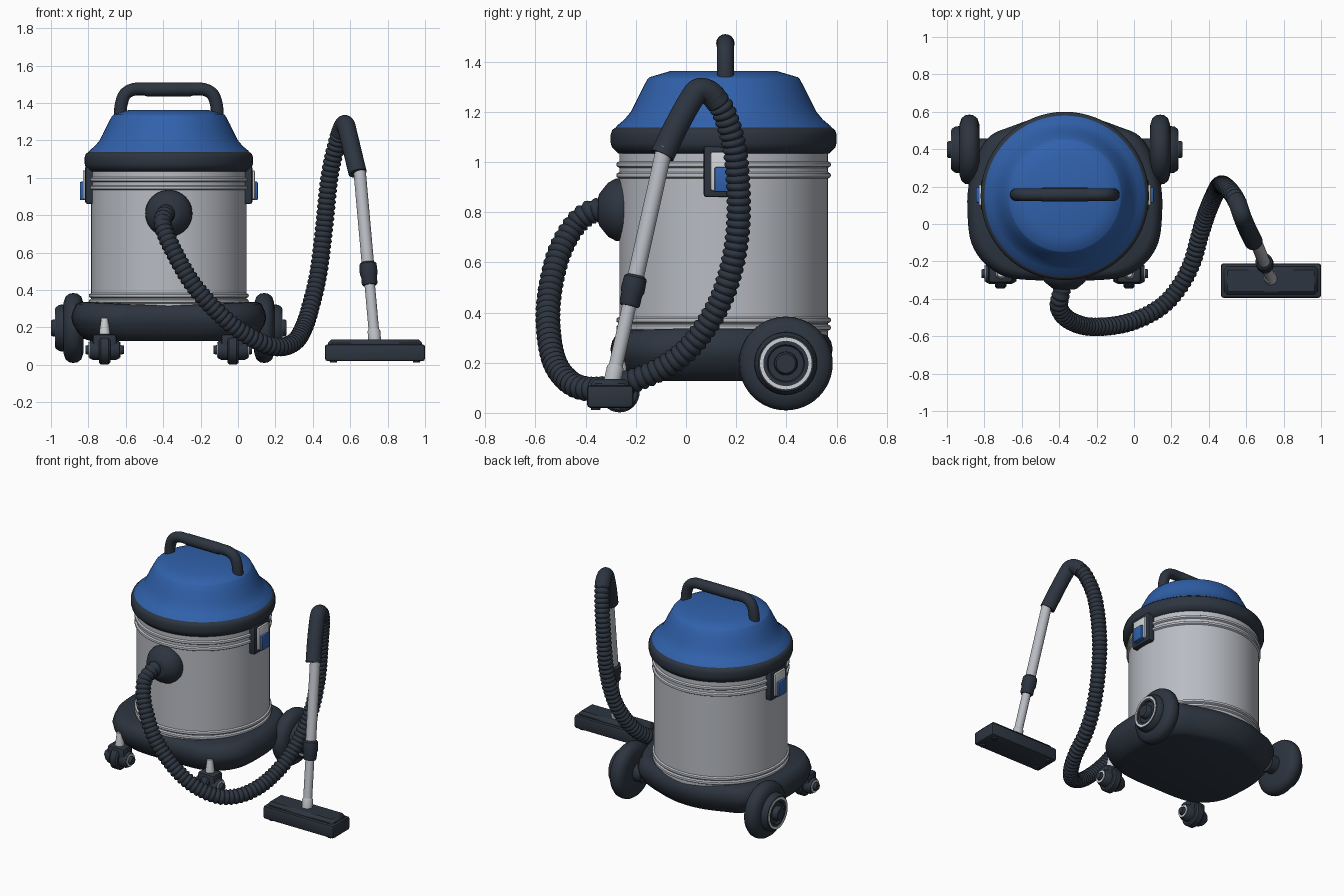
import bpy, bmesh, math
from mathutils import Vector, Matrix

if "Cube" in bpy.data.objects:
    bpy.data.objects.remove(bpy.data.objects["Cube"])


def material(name, rgb):
    m = bpy.data.materials.new(name)
    m.use_nodes = True
    m.diffuse_color = (*rgb, 1)
    m.node_tree.nodes["Principled BSDF"].inputs["Base Color"].default_value = (*rgb, 1)
    return m


DARK = material("dark slate plastic", (.026, .035, .05))
BLUE = material("blue plastic", (.03, .12, .41))
STEEL = material("brushed steel", (.48, .5, .54))
PALE = material("pale grey plastic", (.62, .64, .66))

CX, CY = -.37, .15
UP, FRONT = Vector((0, 0, 1)), Vector((0, -1, 0))


def finish(name, bm, mat, angle=38):
    bmesh.ops.remove_doubles(bm, verts=bm.verts, dist=1e-5)
    bmesh.ops.recalc_face_normals(bm, faces=bm.faces)
    mesh = bpy.data.meshes.new(name)
    bm.to_mesh(mesh)
    bm.free()
    mesh.materials.append(mat)
    ob = bpy.data.objects.new(name, mesh)
    bpy.context.collection.objects.link(ob)
    bpy.ops.object.select_all(action='DESELECT')
    ob.select_set(True)
    bpy.context.view_layer.objects.active = ob
    bpy.ops.object.shade_smooth_by_angle(angle=math.radians(angle))
    return ob


def bridge(bm, a, b):
    for i in range(len(a)):
        j = (i + 1) % len(a)
        bm.faces.new((a[i], a[j], b[j], b[i]))


def rings(name, stations, mat, sides, closed=False, angle=38):
    """Skin circles given as (centre, tangent, radius)."""
    bm = bmesh.new()
    n = stations[0][1].orthogonal()
    loops = []
    for c, t, r in stations:
        t = t.normalized()
        n = (n - t * n.dot(t)).normalized()
        b = t.cross(n)
        loops.append([bm.verts.new(c + max(r, 1e-7) * (n * math.cos(a) + b * math.sin(a)))
                      for a in (math.tau * k / sides for k in range(sides))])
    for a, b in zip(loops, loops[1:]):
        bridge(bm, a, b)
    if closed:
        bridge(bm, loops[-1], loops[0])
    else:
        for loop, st in ((loops[0], stations[0]), (loops[-1], stations[-1])):
            if st[2] > 0:
                bm.faces.new(loop)
    return finish(name, bm, mat, angle)


def lathe(name, profile, mat, origin=(CX, CY, 0), axis=UP, sides=64, closed=False):
    o = Vector(origin)
    return rings(name, [(o + axis * h, axis, r) for r, h in profile], mat, sides, closed)


def spline(points, steps):
    """Catmull-Rom samples through the points."""
    p = [Vector(q) for q in points]
    p = [2 * p[0] - p[1]] + p + [2 * p[-1] - p[-2]]
    out = []
    for a, b, c, d in zip(p, p[1:], p[2:], p[3:]):
        for k in range(steps):
            t = k / steps
            out.append(.5 * (2 * b + (c - a) * t + (2 * a - 5 * b + 4 * c - d) * t * t
                             + (3 * b - a - 3 * c + d) * t ** 3))
    return out + [p[-2]]


def resample(pts, step):
    out, left = [pts[0]], step
    for a, b in zip(pts, pts[1:]):
        d, pos = (b - a).length, left
        while pos <= d:
            out.append(a.lerp(b, pos / d))
            pos += step
        left = pos - d
    return out


def sweep(name, pts, radius, mat, sides=16, angle=38):
    st = []
    for i, p in enumerate(pts):
        t = pts[min(i + 1, len(pts) - 1)] - pts[max(i - 1, 0)]
        st.append((p, t, radius(i) if callable(radius) else radius))
    return rings(name, st, mat, sides, angle=angle)


def box(name, lo, hi, mat, bevel=.01, segments=2):
    lo, hi = Vector(lo), Vector(hi)
    bm = bmesh.new()
    bmesh.ops.create_cube(bm, size=1, matrix=Matrix.Translation((lo + hi) / 2)
                          @ Matrix.Diagonal((*(hi - lo), 1)))
    bmesh.ops.bevel(bm, geom=bm.edges[:], offset=bevel, segments=segments,
                    affect='EDGES', profile=.5)
    return finish(name, bm, mat)


# Drum with rolled ribs, rim and lid
drum = [(.40, .25), (.416, .26)]
for z in (.34, .37, .947, .99):
    drum += [(.416, z - .013), (.426, z - .007), (.428, z), (.426, z + .007), (.416, z + .013)]
lathe("drum", drum + [(.416, 1.05)], STEEL)
lathe("lid_rim", [(.40, 1.03), (.422, 1.035), (.445, 1.058), (.45, 1.075), (.45, 1.11),
                  (.444, 1.128), (.43, 1.138), (.40, 1.138)], DARK)
lathe("lid", [(.435, 1.13), (.425, 1.145), (.395, 1.17), (.37, 1.20), (.352, 1.235),
              (.328, 1.285), (.304, 1.33), (.296, 1.338), (.215, 1.362), (0, 1.362)], BLUE)

# Carry handle
half = [(.26, 1.33), (.255, 1.39), (.235, 1.445), (.19, 1.472), (.12, 1.475)]
arch = [(CX - u, .157, z) for u, z in half] + [(CX + u, .157, z) for u, z in reversed(half)]
sweep("carry_handle", spline(arch, 5), .034, DARK)
grip = [Vector((CX + u, .157, 1.473)) for u in (-.13, -.12, .12, .13)]
sweep("handle_grip", grip, lambda i: .037 if 0 < i < 3 else .033, DARK)

# Base: rounded outline lofted through several heights
side = [(0, -.30), (.18, -.30), (.32, -.28), (.43, -.21), (.50, -.10), (.52, .05),
        (.515, .2), (.47, .36), (.40, .47), (.29, .52), (.14, .57), (0, .585)]
outline = [(u, v, 0) for u, v in side] + [(-u, v, 0) for u, v in side[-2:0:-1]]
outline = spline(outline + outline[:1], 4)[:-1]
bm = bmesh.new()
loops = []
for z, s in ((.128, .80), (.135, .85), (.17, .93), (.22, .985), (.255, 1), (.285, .985),
             (.31, .95), (.32, .90), (.32, .7)):
    lift = .06 if z > .3 else 0
    loops.append([bm.verts.new((CX + p.x * s, .14 + (p.y - .14) * s, z + lift * p.x ** 2))
                  for p in outline])
for a, b in zip(loops, loops[1:]):
    bridge(bm, a, b)
bm.faces.new(loops[0])
bm.faces.new(loops[-1])
finish("base", bm, DARK, 50)

# Parts mirrored on both sides of the drum
for label, s in (("left", 1), ("right", -1)):
    out = Vector((s, 0, 0))

    hub = (CX, .398, .197)
    lathe(label + "_rear_wheel", [
        (0, .40), (.06, .40), (.06, .455), (.135, .457), (.168, .468), (.183, .488), (.187, .51),
        (.183, .532), (.168, .552), (.135, .563), (.125, .564), (.124, .585), (.11, .605),
        (.075, .605), (.07, .594), (.047, .594), (.045, .622), (.038, .63), (0, .63)],
        DARK, hub, out, 48)
    lathe(label + "_wheel_ring", [(.09, .60), (.09, .609), (.103, .609), (.103, .60)],
          PALE, hub, out, 48, True)

    # Front caster: post, fork, wheel and axle with rings
    x, y = CX + s * .343, -.265
    lathe(label + "_caster_post", [(.03, .15), (.028, .18), (.018, .25)], PALE, (x, y, 0), UP, 20)
    lathe(label + "_caster_wheel", [(0, -.03), (.07, -.03), (.08, -.02), (.08, .02),
                                    (.07, .03), (0, .03)], DARK, (x, y, .082), out, 32)
    box(label + "_caster_fork", (x - .065, y - .05, .05), (x + .065, y + .05, .165), DARK, .018)
    lathe(label + "_caster_axle", [(0, -.103), (.022, -.103), (.026, -.085), (.045, -.08),
                                   (.055, -.06), (.055, .06), (.045, .08), (.026, .085),
                                   (.022, .103), (0, .103)], DARK, (x, y, .08), out, 24)
    for e in (-1, 1):
        lathe(label + "_caster_ring", [(.03, .078), (.03, .085), (.042, .085), (.042, .078)],
              PALE, (x, y, .08), out * e, 24, True)

    # Lid latch
    def plate(name, u0, u1, y0, y1, z0, z1, mat, bevel):
        a, b = sorted((CX + s * u0, CX + s * u1))
        box(label + name, (a, y0, z0), (b, y1, z1), mat, bevel)
    plate("_latch_frame", .39, .447, .07, .24, .86, 1.065, DARK, .012)
    plate("_latch_plate", .43, .46, .098, .212, .885, 1.04, PALE, .008)
    plate("_latch_button", .43, .476, .113, .197, .88, .98, BLUE, .008)

# Hose inlet on the drum front
lathe("hose_inlet", [(.12, .38), (.126, .40), (.124, .43), (.108, .46), (.09, .475), (.065, .495),
                     (.05, .50), (0, .50)], DARK, (CX, CY, .81), FRONT, 40)

# Corrugated hose
hose = spline([(-.375, -.31, .81), (-.392, -.38, .80), (-.40, -.45, .74), (-.345, -.515, .61),
               (-.225, -.55, .41), (-.04, -.53, .22), (.12, -.46, .12), (.225, -.36, .095),
               (.305, -.22, .125), (.352, -.06, .2), (.388, .055, .31), (.43, .155, .49),
               (.46, .207, .73), (.49, .2, 1.01), (.53, .155, 1.19), (.56, .10, 1.275)], 16)
sweep("hose", resample(hose, .0075), lambda i: (.041, .047, .05, .047)[i % 4], DARK, 18, 60)

# Wand: bent hand grip, tubes, collar and nozzle socket
bend = spline([(.545, .13, 1.235), (.56, .095, 1.275), (.575, .05, 1.285), (.588, .015, 1.24),
               (.612, -.04, 1.14), (.64, -.095, 1.025)], 6)
sweep("hand_grip", bend, .049, DARK, 20)
top, foot = Vector((.648, -.085, 1.06)), Vector((.732, -.295, .12))


def wand_part(name, stops, mat):
    rings(name, [(top.lerp(foot, f), foot - top, r) for f, r in stops], mat, 24)


wand_part("upper_tube", [(0, .033), (.62, .033)], STEEL)
wand_part("lower_tube", [(.6, .028), (.93, .028)], STEEL)
wand_part("tube_collar", [(.545, .036), (.555, .046), (.61, .048), (.625, .042), (.665, .042),
                          (.675, .036)], DARK)
wand_part("nozzle_socket", [(.925, .028), (.935, .034), (1, .034)], STEEL)

# Floor head: block with a chamfered top, and glide feet
box("floor_head", (.465, -.395, .02), (1, -.21, .11), DARK, .014)
box("floor_head_top", (.482, -.378, .06), (.983, -.227, .136), DARK, .018, 1)
for x in (.51, .955):
    for y in (-.36, -.245):
        lathe("glide_foot", [(.018, .012), (.022, .03)], DARK, (x, y, 0), UP, 16)
